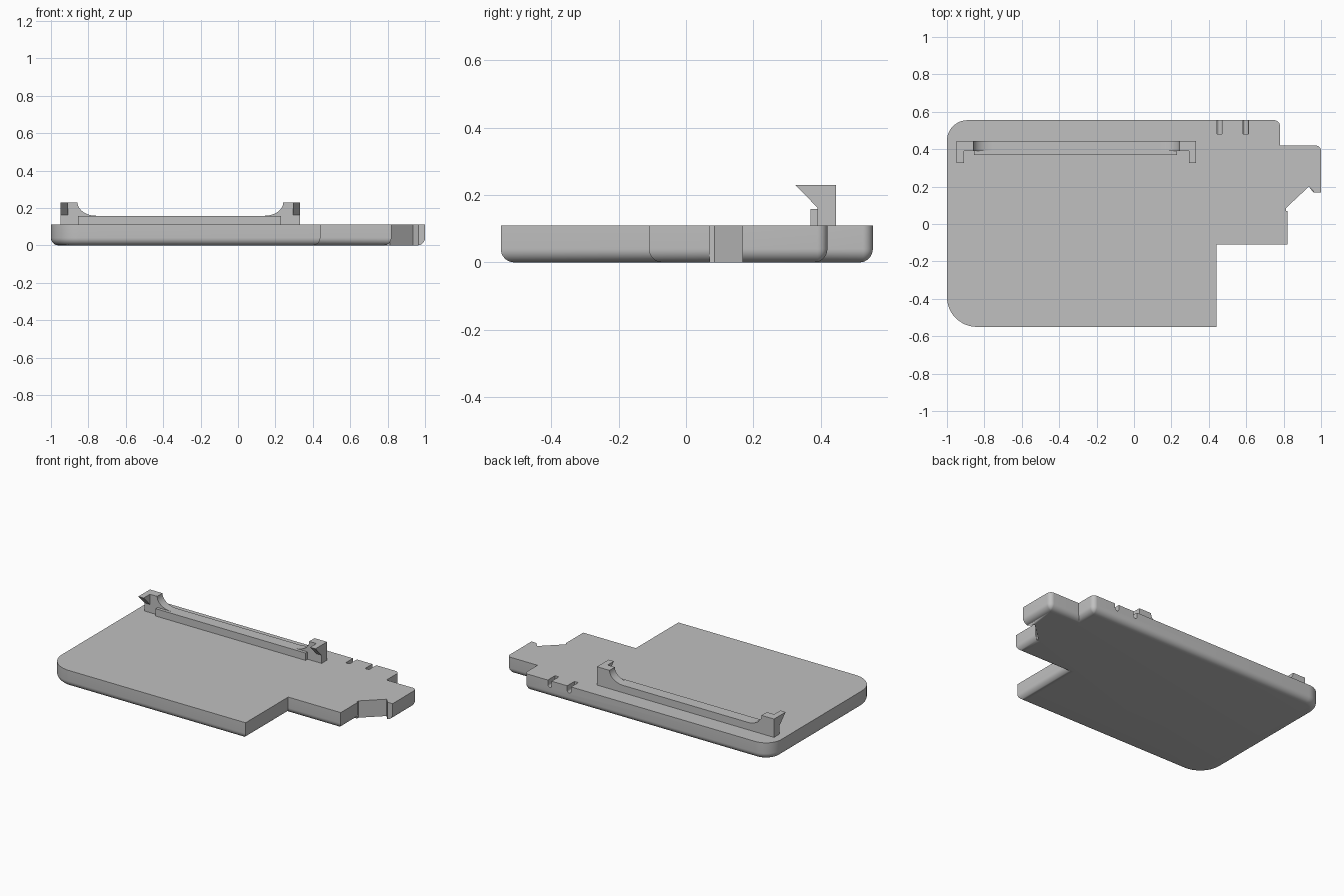
import bpy, bmesh, math
from mathutils import Vector

default = bpy.data.objects.get("Cube")
if default:
    bpy.data.objects.remove(default)

grey = bpy.data.materials.new("matte grey")
grey.use_nodes = True
COLOUR = (0.53, 0.53, 0.53, 1)
grey.diffuse_color = COLOUR
grey.node_tree.nodes["Principled BSDF"].inputs["Base Color"].default_value = COLOUR

TOP = 0.11
FILLET = 0.04


def finish(name, bm):
    bmesh.ops.recalc_face_normals(bm, faces=bm.faces)
    mesh = bpy.data.meshes.new(name)
    bm.to_mesh(mesh)
    bm.free()
    mesh.materials.append(grey)
    obj = bpy.data.objects.new(name, mesh)
    bpy.context.collection.objects.link(obj)
    return obj


def loft(name, rings):
    """Skin a stack of equal-length rings and cap both ends."""
    bm = bmesh.new()
    loops = [[bm.verts.new(p) for p in ring] for ring in rings]
    n = len(loops[0])
    for a, b in zip(loops, loops[1:]):
        for i in range(n):
            j = (i + 1) % n
            bm.faces.new((a[i], a[j], b[j], b[i]))
    bm.faces.new(loops[0])
    bm.faces.new(loops[-1])
    return finish(name, bm)


def prism_y(name, profile, y0, y1):
    return loft(name, [[(x, y, z) for x, z in profile] for y in (y0, y1)])


def prism_x(name, profile, x0, x1):
    return loft(name, [[(x, y, z) for y, z in profile] for x in (x0, x1)])


def smooth(obj):
    bpy.ops.object.select_all(action="DESELECT")
    obj.select_set(True)
    bpy.context.view_layer.objects.active = obj
    bpy.ops.object.shade_smooth_by_angle(angle=math.radians(35))


# Plate outline: x, y, corner radius, whether the edge that follows is filleted
OUTLINE = [
    (-1, -0.55, 0.16, 1), (0.44, -0.55, 0, 1), (0.44, -0.11, 0, 1),
    (0.82, -0.11, 0, 1), (0.82, 0.07, 0, 0), (0.812, 0.07, 0, 0),
    (0.812, 0.085, 0, 0), (0.935, 0.2, 0, 0), (0.965, 0.168, 0, 0),
    (1, 0.168, 0, 1), (1, 0.42, 0.03, 1), (0.78, 0.42, 0, 1),
    (0.78, 0.555, 0.03, 1), (-1, 0.555, 0.11, 1),
]


def plate_ring(inset, z):
    """Outline pulled inward, with its round corners shrunk to match."""
    ring = []
    count = len(OUTLINE)
    for i, (x, y, radius, fillet) in enumerate(OUTLINE):
        p = Vector((x, y))
        before, after = OUTLINE[i - 1], OUTLINE[(i + 1) % count]
        d_in = (p - Vector(before[:2])).normalized()
        d_out = (Vector(after[:2]) - p).normalized()
        n_in, n_out = Vector((-d_in.y, d_in.x)), Vector((-d_out.y, d_out.x))
        a = p + n_in * inset * before[3]
        b = p + n_out * inset * fillet
        cross = d_in.x * d_out.y - d_in.y * d_out.x
        gap = b - a
        corner = a + d_in * ((gap.x * d_out.y - gap.y * d_out.x) / cross)
        if radius == 0:
            ring.append((corner.x, corner.y, z))
            continue
        r = max(radius - inset, 0.003)
        centre = corner + (n_in + n_out) * r
        for k in range(13):
            t = k / 12 * math.pi / 2
            q = centre - n_in * r * math.cos(t) - n_out * r * math.sin(t)
            ring.append((q.x, q.y, z))
    return ring


rings = []
for k in range(9):
    t = k / 8 * math.pi / 2
    rings.append(plate_ring(FILLET * (1 - math.sin(t)), FILLET * (1 - math.cos(t))))
rings.append(plate_ring(0, TOP))
plate = loft("base_plate", rings)

# Two round-bottomed slots in the back edge
for index, x in enumerate((0.457, 0.597)):
    half = 0.014
    profile = [(x + half, TOP + 0.05)]
    for k in range(9):
        t = k / 8 * math.pi
        profile.append((x + half * math.cos(t), TOP - 0.03 - half * math.sin(t)))
    profile.append((x - half, TOP + 0.05))
    cutter = prism_y(f"slot_cutter_{index + 1}", profile, 0.48, 0.65)
    cutter.hide_render = True
    cutter.hide_set(True)
    cut = plate.modifiers.new("slot", "BOOLEAN")
    cut.operation = "DIFFERENCE"
    cut.solver = "EXACT"
    cut.object = cutter
smooth(plate)

# Low rail along the back
MID, BASE, LOW, HIGH = -0.308, TOP - 0.01, 0.158, 0.23
prism_y("low_rail", [(-0.855, BASE), (0.23, BASE), (0.23, LOW), (-0.855, LOW)], 0.37, 0.445)

# End posts with a concave sweep, and a wedge hook on the front of each
for side, word in ((-1, "right"), (1, "left")):
    def at(offset):
        return MID + side * offset
    profile = [(at(0.45), BASE), (at(0.64), BASE), (at(0.64), HIGH), (at(0.55), HIGH)]
    for k in range(1, 11):
        t = k / 10 * math.pi / 2
        profile.append((at(0.45 + 0.1 * math.cos(t)), HIGH - (HIGH - LOW) * math.sin(t)))
    smooth(prism_y(f"{word}_post", profile, 0.39, 0.445))
    prism_x(f"{word}_hook", [(0.395, 0.155), (0.395, HIGH), (0.325, HIGH), (0.39, 0.163)],
            at(0.602), at(0.64))
